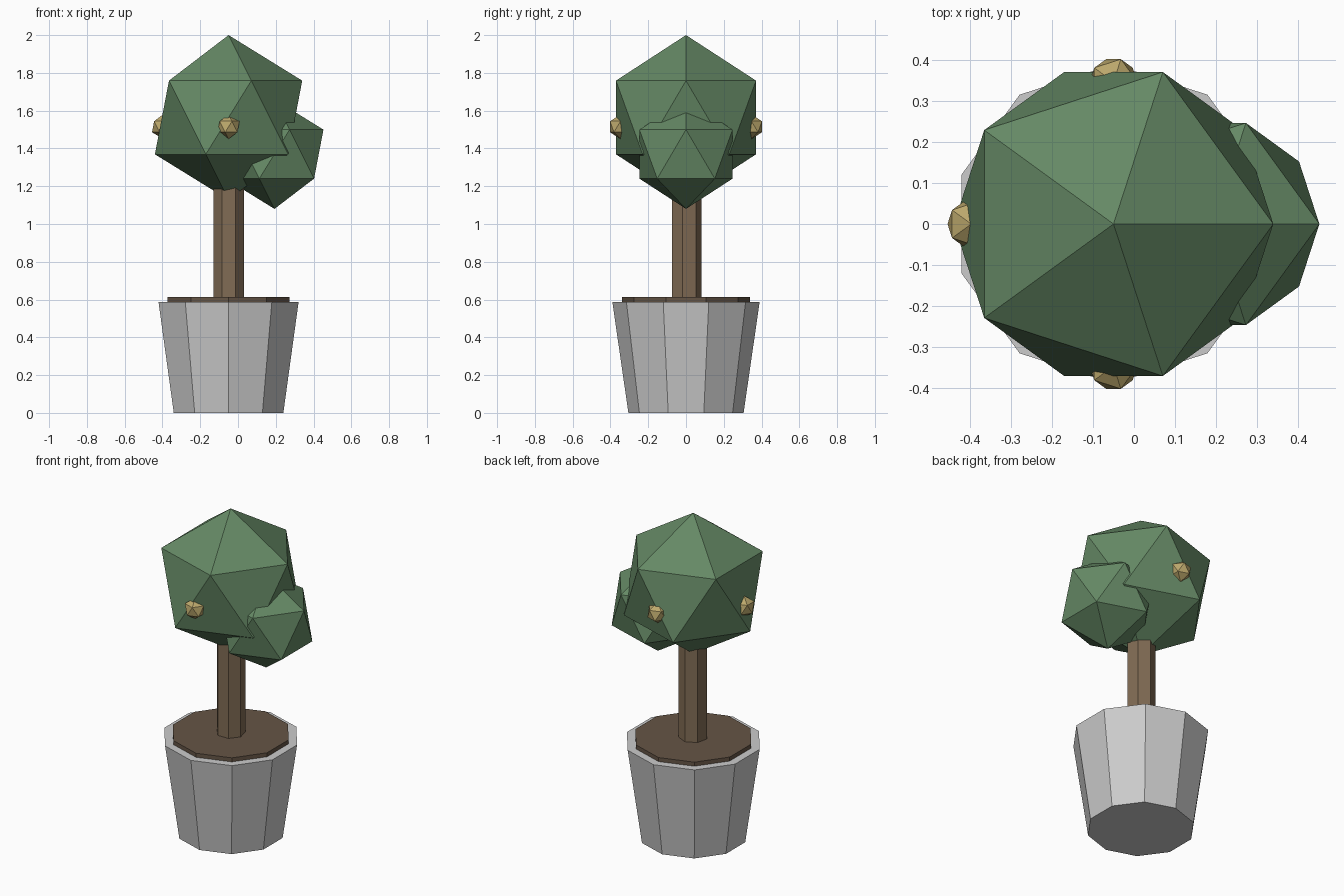
import bpy

if "Cube" in bpy.data.objects:
    bpy.data.objects.remove(bpy.data.objects["Cube"])

CX = -0.05  # shared axis of pot, trunk and crown


def material(name, rgb):
    m = bpy.data.materials.new(name)
    m.diffuse_color = (*rgb, 1)
    m.use_nodes = True
    m.node_tree.nodes["Principled BSDF"].inputs["Base Color"].default_value = m.diffuse_color
    return m


def finish(name, mat):
    ob = bpy.context.object
    ob.name = name
    if mat:
        ob.data.materials.append(mat)
    return ob


def column(name, sides, r_bottom, r_top, z0, z1, mat=None):
    bpy.ops.mesh.primitive_cone_add(vertices=sides, radius1=r_bottom, radius2=r_top,
                                    depth=z1 - z0, location=(CX, 0, (z0 + z1) / 2))
    return finish(name, mat)


def ball(name, r, loc, mat):
    bpy.ops.mesh.primitive_ico_sphere_add(subdivisions=1, radius=r, location=loc)
    return finish(name, mat)


leaf = material("leaf_green", (0.13, 0.25, 0.13))
bark = material("bark_brown", (0.22, 0.15, 0.09))
earth = material("earth_brown", (0.13, 0.09, 0.06))
gold = material("bud_yellow", (0.50, 0.39, 0.15))

# Pot, soil and trunk
column("pot", 10, 0.305, 0.39, 0, 0.588)
column("soil", 10, 0.34, 0.34, 0.55, 0.613, earth)
column("trunk", 7, 0.083, 0.083, 0.58, 1.3, bark)

# Crown and the smaller side clump
ball("crown", 0.436, (CX, 0, 1.564), leaf)
ball("side_clump", 0.29, (0.193, 0, 1.37), leaf)

# Buds half sunk into the crown: front, back and left
for side, dx, dy in (("front", 0, -1), ("back", 0, 1), ("left", -1, 0)):
    ball("bud_" + side, 0.065, (CX + 0.347 * dx, 0.347 * dy, 1.515), gold)
